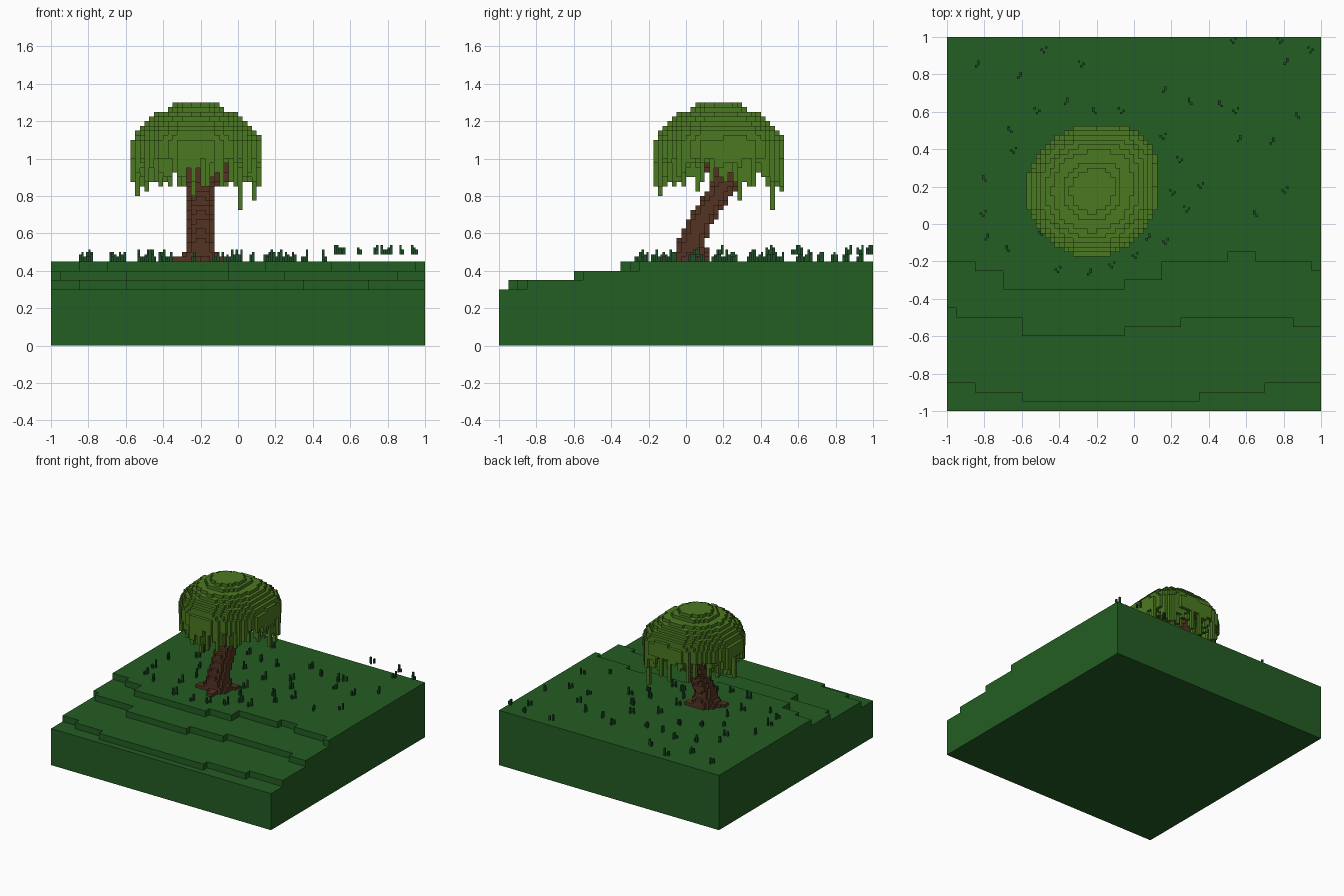
import bpy, bmesh, math, random
from mathutils import Vector

random.seed(4)
if "Cube" in bpy.data.objects:
    bpy.data.objects.remove(bpy.data.objects["Cube"], do_unlink=True)


def material(name, rgb):
    col = [((c / 255 + 0.055) / 1.055) ** 2.4 for c in rgb] + [1]
    m = bpy.data.materials.new(name)
    m.use_nodes = True
    m.diffuse_color = col
    m.node_tree.nodes["Principled BSDF"].inputs["Base Color"].default_value = col
    return m


GROUND = material("ground green", (35, 93, 35))
GRASS = material("grass green", (30, 78, 38))
BARK = material("bark brown", (84, 52, 35))
LEAF = material("leaf green", (75, 121, 33))


def finish(name, bm, mat):
    bmesh.ops.recalc_face_normals(bm, faces=bm.faces)
    me = bpy.data.meshes.new(name)
    bm.to_mesh(me)
    bm.free()
    me.materials.append(mat)
    ob = bpy.data.objects.new(name, me)
    bpy.context.collection.objects.link(ob)
    return ob


def voxels(name, cells, size, origin, mat):
    """Mesh of the exposed faces of a set of integer cells."""
    bm = bmesh.new()
    verts = {}

    def vert(p):
        if p not in verts:
            verts[p] = bm.verts.new([o + size * c for o, c in zip(origin, p)])
        return verts[p]

    for cell in sorted(cells):
        for axis in range(3):
            for side in (0, 1):
                nb = list(cell)
                nb[axis] += 2 * side - 1
                if tuple(nb) in cells:
                    continue
                corners = []
                for a, b in ((0, 0), (1, 0), (1, 1), (0, 1)):
                    p = list(cell)
                    p[axis] += side
                    p[(axis + 1) % 3] += a
                    p[(axis + 2) % 3] += b
                    corners.append(vert(tuple(p)))
                bm.faces.new(corners if side else corners[::-1])
    me = bpy.data.meshes.new(name)
    bm.to_mesh(me)
    bm.free()
    me.materials.append(mat)
    ob = bpy.data.objects.new(name, me)
    bpy.context.collection.objects.link(ob)
    return ob


# Terrain: stacked slabs whose front edges step along (x end, y) runs
def slab(name, runs, z0, z1):
    pts, x = [(1, 1), (-1, 1)], -1
    for end, y in runs:
        pts += [(x, y), (end, y)]
        x = end
    bm = bmesh.new()
    face = bm.faces.new([bm.verts.new((px, py, z0)) for px, py in pts])
    top = bmesh.ops.extrude_face_region(bm, geom=[face])["geom"]
    bmesh.ops.translate(bm, vec=(0, 0, z1 - z0),
                        verts=[v for v in top if isinstance(v, bmesh.types.BMVert)])
    return finish(name, bm, GROUND)


slab("ground_base", [(1, -1)], 0, 0.30)
slab("ground_low_step", [(-.85, -.85), (-.6, -.9), (.35, -.95), (.7, -.9), (1, -.85)], 0.30, 0.35)
slab("ground_middle_step", [(-.95, -.45), (-.6, -.5), (-.05, -.6), (.25, -.55), (.85, -.5),
                            (1, -.55)], 0.35, 0.40)
slab("ground_top_step", [(-.85, -.2), (-.7, -.25), (-.05, -.35), (.15, -.3), (.5, -.2),
                         (.65, -.15), (.95, -.2), (1, -.25)], 0.40, 0.45)

# Trunk, branches and roots: tapered limbs sampled into blocks
S = 0.025
LIMBS = [
    [(-.2, .03, .45, .10), (-.2, .03, .55, .076), (-.195, .07, .65, .07), (-.2, .13, .75, .07),
     (-.2, .2, .85, .07), (-.2, .25, .93, .055)],
    [(-.19, .22, .87, .05), (-.05, .31, .92, .045), (-.03, .33, 1.02, .04)],
    [(-.21, .22, .87, .05), (-.28, .24, .95, .04), (-.3, .26, 1.08, .03)],
    [(-.2, .2, .86, .05), (-.16, .14, .96, .04), (-.15, .11, 1.08, .03)],
    [(-.22, .02, .47, .06), (-.34, -.04, .455, .025)],
    [(-.2, .02, .47, .06), (-.17, -.1, .455, .025)],
    [(-.2, .04, .47, .06), (-.11, .1, .455, .03)],
]
wood = set()
for limb in LIMBS:
    for a, b in zip(limb, limb[1:]):
        for k in range(9):
            p = Vector(a).lerp(Vector(b), k / 8)
            c = [p.x, p.y, p.z - 0.45]
            r = p.w
            n = math.ceil(r / S) + 1
            i0, j0, k0 = (math.floor(v / S) for v in c)
            for i in range(i0 - n, i0 + n + 1):
                for j in range(j0 - n, j0 + n + 1):
                    for h in range(max(0, k0 - n), k0 + n + 1):
                        d = [(q + .5) * S - v for q, v in zip((i, j, h), c)]
                        if d[0] ** 2 + d[1] ** 2 + (1.5 * d[2]) ** 2 < r * r:
                            wood.add((i, j, h))
voxels("trunk_and_branches", wood, S, (0, 0, 0.45), BARK)

# Crown: hollow stepped dome with hanging strands round its rim
CX, CY = -0.225, 0.175
RADII = [.115, .155, .215, .25, .28, .305, .325, .335, .35]   # one per layer from the top
LONG = {(0, 18): .73, (-22, 5): .80, (-20, 2): .83, (3, 11): .78, (-10, -6): .80,
        (-13, -6): .85, (4, 14): .85, (-21, 8): .85, (-9, 20): .82, (-15, 19): .86}
leaves = set()
for i in range(-24, 6):
    for j in range(-8, 22):
        dx, dy = (i + .5) * S - CX, (j + .5) * S - CY
        ang = math.atan2(dy, dx)
        bulge = 1 + 0.16 * max(0, math.cos(1.8 * (ang - math.pi / 4))) ** 2 \
            if abs(ang - math.pi / 4) < .87 else 1
        r = math.hypot(dx, dy) / bulge
        layer = next((n for n, q in enumerate(RADII) if r < q), None)
        if layer is None:
            continue
        top = 33 - layer                    # counted in blocks above the ground
        if r > 0.27:
            bottom = 22 - int(6.5 * random.random() ** 2.6)
        elif random.random() < 0.12:
            bottom = random.randint(20, 23)
        else:
            bottom = min(top - 4, 24 + int((0.27 - r) / 0.05))
        if (i, j) in LONG:
            bottom = round((LONG[i, j] - 0.45) / S)
        for h in range(bottom, top + 1):
            leaves.add((i, j, h))
voxels("leafy_crown", leaves - wood, S, (0, 0, 0.45), LEAF)

# Grass tufts: small groups of square blades, the right-hand ones raised
TUFTS = [(-.49, .92), (-.29, .85), (-.85, .85), (-.63, .79), (.15, .71), (.3, .65), (.46, .64),
         (-.37, .65), (-.21, .6), (-.07, .6), (-.66, .5), (-.53, .6), (-.8, .24), (-.81, .05),
         (-.8, -.08), (-.67, -.14), (-.65, .39), (-.41, -.25), (-.25, -.26), (-.13, -.23),
         (0, -.18), (.06, -.08), (.16, -.1), (.15, .46), (.24, .34), (.27, .07), (.35, .2),
         (.2, .16), (.52, .97), (.78, .98), (.94, .93), (.8, .86), (.54, .6), (.55, .45),
         (.87, .58), (.73, .44), (.8, .17), (.65, .05), (-.5, -.05), (-.45, .1), (-.4, .35),
         (-.05, .15), (-.02, .35), (-.25, .42), (-.52, .25), (.0, .02)]
B = 0.0125
blades = set()
for x, y in TUFTS:
    i, j = round(x / B), round(y / B)
    raised = 3 if x > 0.47 else 0
    for di, dj, tall in ((-1, 1, 4), (1, 0, 3), (0, -1, 2)):
        if random.random() < 0.5:
            di = -di
        n = max(2, tall + random.randint(-1, 1))
        n = min(n, 4) if raised else n
        for h in range(n):
            blades.add((min(i + di, 79), min(j + dj, 79), raised + h))
voxels("grass_tufts", blades, B, (0, 0, 0.45), GRASS)
